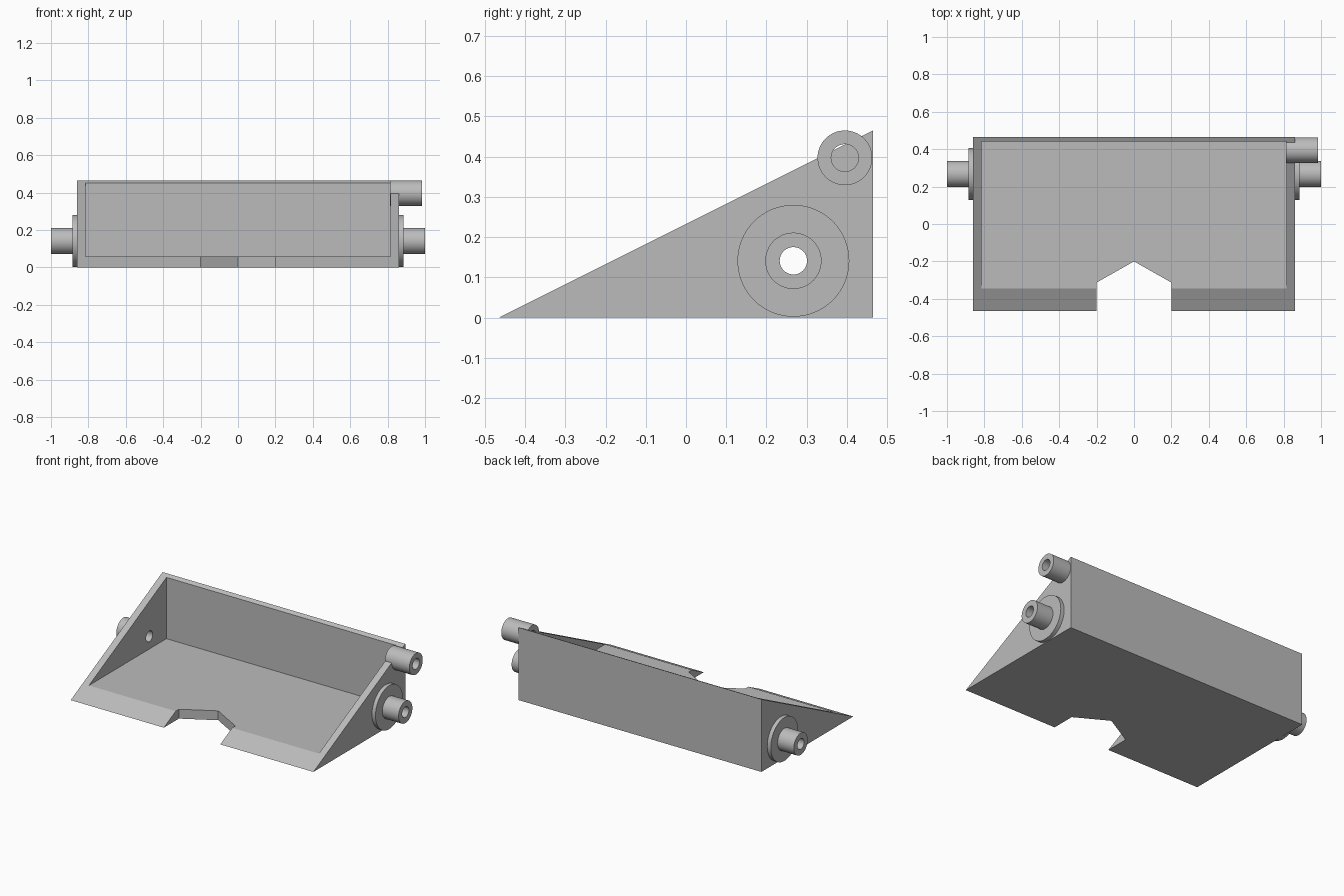
import bpy, bmesh
from math import radians, pi
from mathutils import Matrix

if "Cube" in bpy.data.objects:
    bpy.data.objects.remove(bpy.data.objects["Cube"])

grey = bpy.data.materials.new("plain grey")
grey.use_nodes = True
COLOUR = (0.5, 0.5, 0.5, 1)
grey.diffuse_color = COLOUR
grey.node_tree.nodes["Principled BSDF"].inputs["Base Color"].default_value = COLOUR

HALF = 0.465            # half depth, also the height of the back
OUT, IN = 0.86, 0.815   # outer and inner faces of the end walls
AXLE = (0.267, 0.141)   # y, z of the axle line
PIVOT = (0.395, 0.397)  # y, z of the upper tube
BORE = 0.034


def add_object(name, bm):
    bmesh.ops.recalc_face_normals(bm, faces=bm.faces)
    mesh = bpy.data.meshes.new(name)
    bm.to_mesh(mesh)
    bm.free()
    mesh.materials.append(grey)
    obj = bpy.data.objects.new(name, mesh)
    bpy.context.collection.objects.link(obj)
    return obj


def prism(name, points, step):
    """Extrude a closed outline along the vector step."""
    bm = bmesh.new()
    face = bm.faces.new([bm.verts.new(p) for p in points])
    ext = bmesh.ops.extrude_face_region(bm, geom=[face])
    verts = [v for v in ext["geom"] if isinstance(v, bmesh.types.BMVert)]
    bmesh.ops.translate(bm, verts=verts, vec=step)
    return add_object(name, bm)


def lathe(name, profile, centre, side=1, steps=64):
    """Spin a closed (x, radius) profile about a line along x."""
    y, z = centre
    bm = bmesh.new()
    rings = []
    for i in range(steps):
        turn = Matrix.Rotation(2 * pi * i / steps, 3, 'X')
        ring = []
        for x, r in profile:
            v = bm.verts.new(turn @ Matrix.Identity(3).col[2] * r)
            v.co.x, v.co.y, v.co.z = x * side, v.co.y + y, v.co.z + z
            ring.append(v)
        rings.append(ring)
    n = len(profile)
    for i in range(steps):
        a, b = rings[i], rings[(i + 1) % steps]
        for j in range(n):
            k = (j + 1) % n
            bm.faces.new((a[j], a[k], b[k], b[j]))
    obj = add_object(name, bm)
    bpy.ops.object.select_all(action='DESELECT')
    obj.select_set(True)
    bpy.context.view_layer.objects.active = obj
    bpy.ops.object.shade_smooth_by_angle(angle=radians(35))
    return obj


def rod(name, x0, x1, radius, centre):
    bm = bmesh.new()
    place = Matrix.Translation(((x0 + x1) / 2, *centre)) @ Matrix.Rotation(pi / 2, 4, 'Y')
    bmesh.ops.create_cone(bm, cap_ends=True, segments=64, radius1=radius,
                          radius2=radius, depth=x1 - x0, matrix=place)
    return add_object(name, bm)


def cut(target, cutter):
    mod = target.modifiers.new("cut", 'BOOLEAN')
    mod.operation = 'DIFFERENCE'
    mod.solver = 'EXACT'
    mod.object = cutter
    bpy.context.view_layer.objects.active = target
    bpy.ops.object.modifier_apply(modifier=mod.name)
    bpy.data.objects.remove(cutter)


# Wedge-shaped tray
tray = prism("tray", [(-OUT, -HALF, 0), (-OUT, HALF, 0), (-OUT, HALF, HALF)],
             (2 * OUT, 0, 0))

# Hollow above the floor
cut(tray, prism("hollow_cutter", [(-IN, -0.6, 0.06), (-IN, 0.44, 0.06),
                                  (-IN, 0.44, 0.6), (-IN, -0.6, 0.6)], (2 * IN, 0, 0)))

# Pointed notch in the front lip
cut(tray, prism("notch_cutter", [(-0.2, -0.6, -0.1), (0.2, -0.6, -0.1), (0.2, -0.313, -0.1),
                                 (0, -0.2, -0.1), (-0.2, -0.313, -0.1)], (0, 0, 0.4)))

# Holes through the end walls
cut(tray, rod("axle_cutter", -1, 1, BORE, AXLE))
cut(tray, rod("pivot_cutter", 0.7, 1, BORE, PIVOT))

# Stepped hollow axle stub on each end
for side, label in ((1, "left"), (-1, "right")):
    lathe(label + "_axle_hub", [(OUT, BORE), (OUT, 0.139), (0.885, 0.139),
                                (0.885, 0.07), (1, 0.07), (1, BORE)], AXLE, side)

# Upper tube set into the left wall
lathe("upper_tube", [(0.813, BORE), (0.813, 0.068), (0.985, 0.068), (0.985, BORE)], PIVOT)
